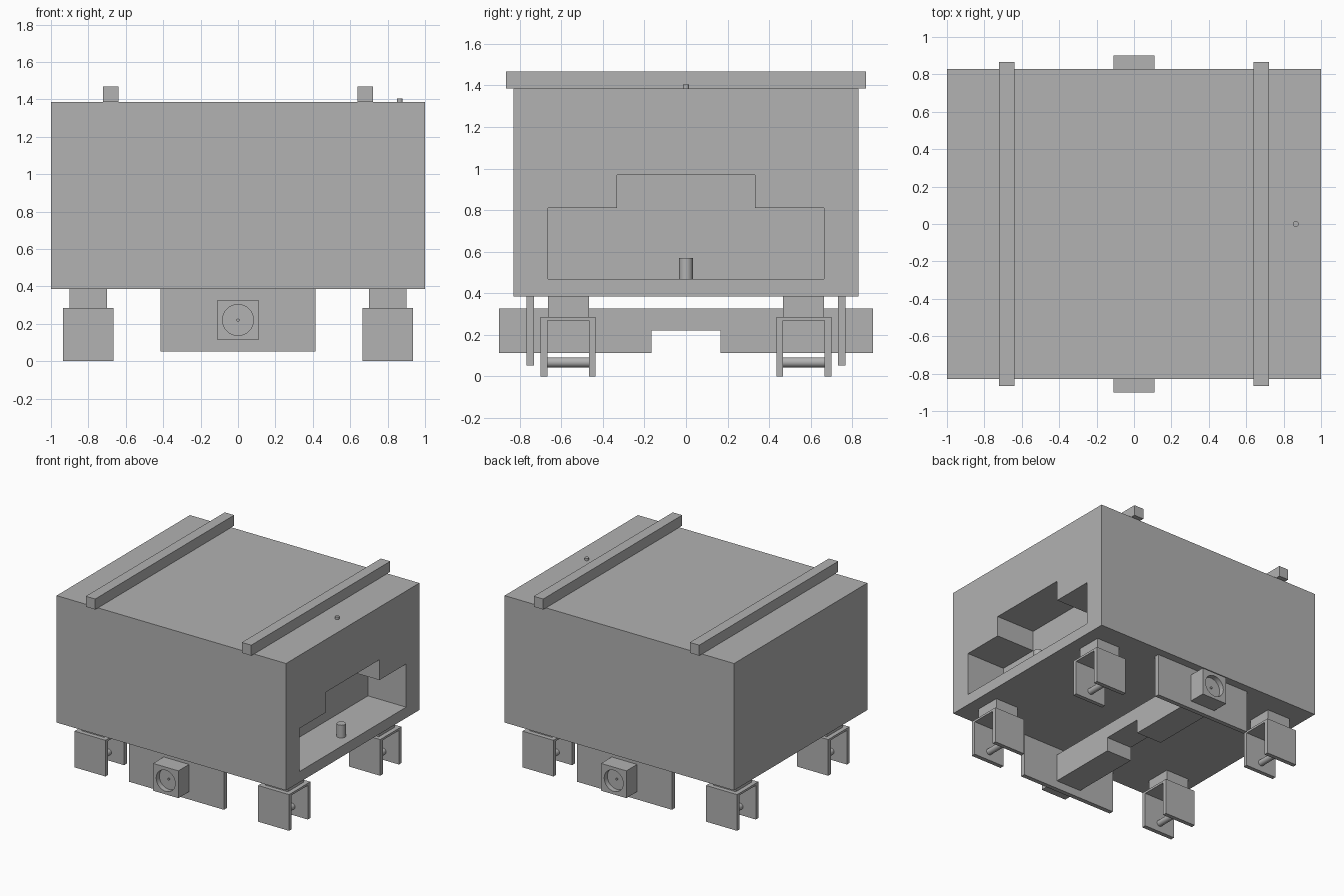
import bpy
import bmesh
from math import radians
from mathutils import Matrix, Vector

if "Cube" in bpy.data.objects:
    bpy.data.objects.remove(bpy.data.objects["Cube"], do_unlink=True)

GREY = (0.445, 0.445, 0.445, 1.0)
grey = bpy.data.materials.new("plain_grey")
grey.use_nodes = True
grey.diffuse_color = GREY
grey.node_tree.nodes["Principled BSDF"].inputs["Base Color"].default_value = GREY


def finish(name, bm):
    bmesh.ops.recalc_face_normals(bm, faces=bm.faces)
    mesh = bpy.data.meshes.new(name)
    bm.to_mesh(mesh)
    bm.free()
    mesh.materials.append(grey)
    obj = bpy.data.objects.new(name, mesh)
    bpy.context.collection.objects.link(obj)
    return obj


def box(name, x, y, z):
    """Box from (min, max) pairs."""
    return prism(name, [(y[0], z[0]), (y[1], z[0]), (y[1], z[1]), (y[0], z[1])], x)


def prism(name, profile, x):
    """Side profile of (y, z) points extruded along x."""
    bm = bmesh.new()
    face = bm.faces.new([bm.verts.new((x[0], y, z)) for y, z in profile])
    side = bmesh.ops.extrude_face_region(bm, geom=[face])["geom"]
    verts = [v for v in side if isinstance(v, bmesh.types.BMVert)]
    bmesh.ops.translate(bm, verts=verts, vec=(x[1] - x[0], 0, 0))
    return finish(name, bm)


def cylinder(name, centre, radius, length, axis="Z"):
    bm = bmesh.new()
    turn = Matrix.Rotation(radians(90), 4, "X") if axis == "Y" else Matrix()
    bmesh.ops.create_cone(bm, cap_ends=True, segments=32, radius1=radius,
                          radius2=radius, depth=length,
                          matrix=Matrix.Translation(Vector(centre)) @ turn)
    obj = finish(name, bm)
    smooth(obj)
    return obj


def smooth(obj):
    bpy.ops.object.select_all(action="DESELECT")
    obj.select_set(True)
    bpy.context.view_layer.objects.active = obj
    bpy.ops.object.shade_smooth_by_angle(angle=radians(30))


def cut(obj, cutter):
    """Subtract the cutter, then remove it."""
    mod = obj.modifiers.new("cut", "BOOLEAN")
    mod.operation = "DIFFERENCE"
    mod.solver = "EXACT"
    mod.object = cutter
    bpy.ops.object.select_all(action="DESELECT")
    obj.select_set(True)
    bpy.context.view_layer.objects.active = obj
    bpy.ops.object.modifier_apply(modifier=mod.name)
    bpy.data.objects.remove(cutter, do_unlink=True)


# Main body with a stepped recess in one end
body = box("body", (-1, 1), (-0.83, 0.83), (0.385, 1.385))
step = [(-0.665, 0.47), (0.665, 0.47), (0.665, 0.81), (0.333, 0.81),
        (0.333, 0.97), (-0.333, 0.97), (-0.333, 0.81), (-0.665, 0.81)]
cut(body, prism("recess_cutter", step, (0.667, 1.2)))

# Pin standing on the recess floor, and small knob on the roof
cylinder("recess_pin", (0.9, 0, 0.518), 0.033, 0.104)
cylinder("roof_knob", (0.865, 0, 1.393), 0.015, 0.022)

# Cross bar under the body, notched in the middle, with a round socket at each end
notched = [(-0.9, 0.113), (-0.167, 0.113), (-0.167, 0.222), (0.167, 0.222),
           (0.167, 0.113), (0.9, 0.113), (0.9, 0.328), (-0.9, 0.328)]
cross_bar = prism("cross_bar", notched, (-0.11, 0.11))
for end in (-1, 1):
    cut(cross_bar, cylinder("socket_cutter", (0, end * 0.91, 0.22), 0.083, 0.1, "Y"))
smooth(cross_bar)

for y_side, y_name in ((-1, "front"), (1, "back")):
    def span(a, b):
        return sorted((y_side * a, y_side * b))

    # Hanging side plate and socket contact
    box(y_name + "_skirt_plate", (-0.415, 0.415), span(0.732, 0.767), (0.052, 0.385))
    cylinder(y_name + "_socket_contact", (0, y_side * 0.863, 0.22), 0.008, 0.012, "Y")

    for x_side, x_name in ((-1, "right"), (1, "left")):
        name = y_name + "_" + x_name
        cx = x_side * 0.8

        # Mounting block, channel-shaped fork and axle
        box(name + "_mount", (cx - 0.1, cx + 0.1), span(0.467, 0.665), (0.284, 0.386))
        fork = [(0.435, 0), (0.467, 0), (0.467, 0.268), (0.667, 0.268),
                (0.667, 0), (0.7, 0), (0.7, 0.285), (0.435, 0.285)]
        prism(name + "_fork", [(y_side * y, z) for y, z in fork],
              (cx - 0.135, cx + 0.135))
        cylinder(name + "_axle", (cx, y_side * 0.567, 0.068), 0.024, 0.2, "Y")

# Rails across the roof
for x_side, x_name in ((-1, "right"), (1, "left")):
    cx = x_side * 0.68
    box(x_name + "_roof_rail", (cx - 0.041, cx + 0.041), (-0.865, 0.865), (1.385, 1.468))
